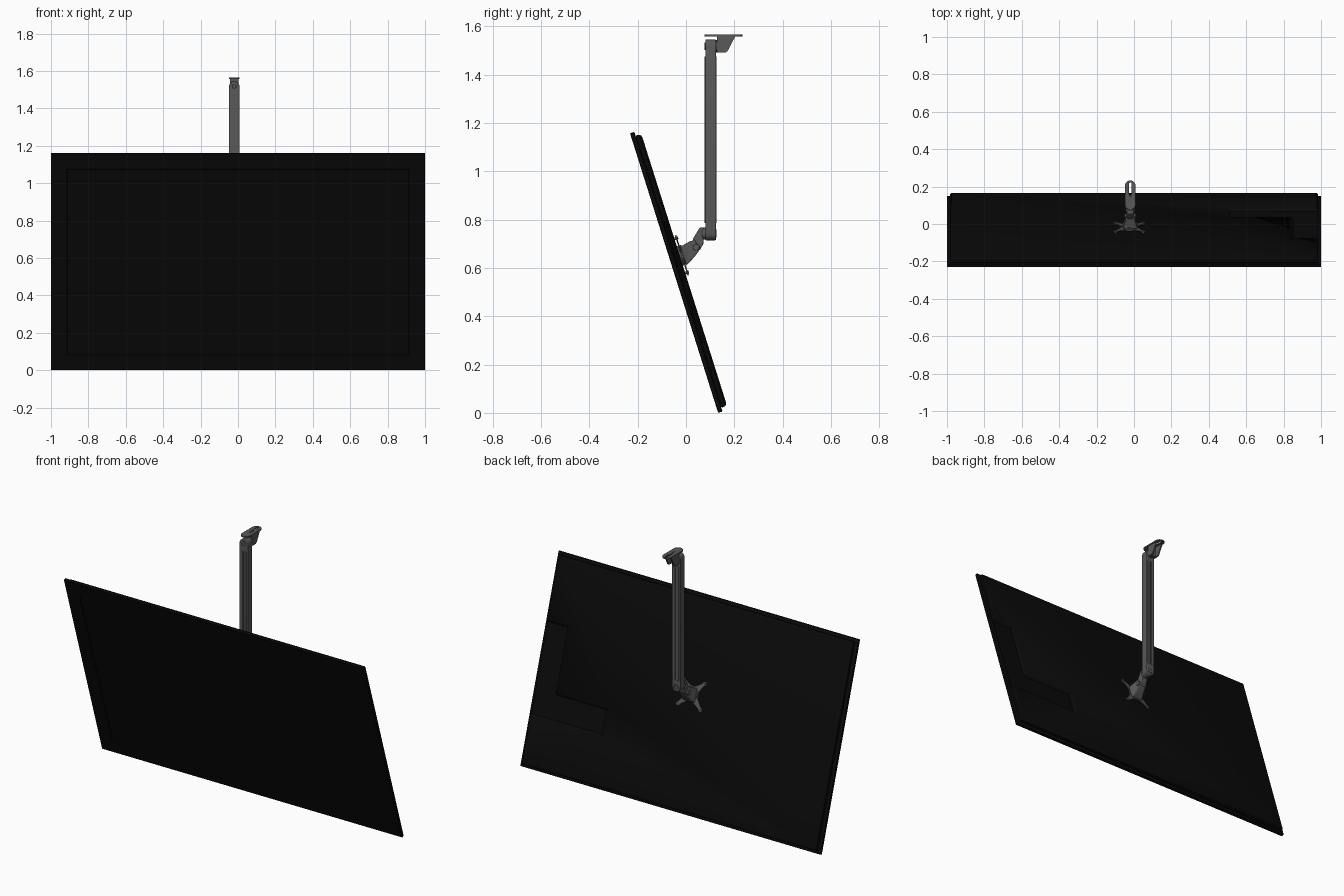
import bpy, bmesh, math
from math import sin, cos, pi
from mathutils import Matrix, Vector

if "Cube" in bpy.data.objects:
    bpy.data.objects.remove(bpy.data.objects["Cube"])

TILT = Matrix.Translation((0, 0.133, 0)) @ Matrix.Rotation(math.radians(17.5), 4, 'X')
CX = -0.02  # mount centre line


def material(name, v):
    m = bpy.data.materials.new(name)
    m.diffuse_color = (v, v, v, 1)
    m.use_nodes = True
    m.node_tree.nodes["Principled BSDF"].inputs["Base Color"].default_value = m.diffuse_color
    return m


BLACK = material("black_plastic", 0.003)
GREY = material("grey_metal", 0.1)


def activate(ob):
    bpy.ops.object.select_all(action='DESELECT')
    ob.select_set(True)
    bpy.context.view_layer.objects.active = ob


def loft(name, rings, mat, matrix=None, bevel=0, recess=None):
    """Skin matching 3D rings, cap both ends; recess = (margin, depth) on the caps."""
    bm = bmesh.new()
    vs = [[bm.verts.new(p) for p in r] for r in rings]
    n = len(vs[0])
    caps = [bm.faces.new(vs[0]), bm.faces.new(vs[-1])]
    for a, b in zip(vs, vs[1:]):
        for i in range(n):
            bm.faces.new((a[i], a[(i + 1) % n], b[(i + 1) % n], b[i]))
    bmesh.ops.recalc_face_normals(bm, faces=bm.faces)
    if recess:
        for f in caps:
            bmesh.ops.inset_region(bm, faces=[f], thickness=recess[0])
            bmesh.ops.inset_region(bm, faces=[f], thickness=0.001, depth=-recess[1])
    me = bpy.data.meshes.new(name)
    bm.to_mesh(me)
    bm.free()
    ob = bpy.data.objects.new(name, me)
    bpy.context.collection.objects.link(ob)
    me.materials.append(mat)
    if matrix:
        ob.matrix_world = matrix
    activate(ob)
    if bevel:
        mod = ob.modifiers.new("bevel", 'BEVEL')
        mod.width, mod.segments = bevel, 2
        mod.limit_method, mod.angle_limit = 'ANGLE', math.radians(40)
    bpy.ops.object.shade_smooth_by_angle(angle=math.radians(35))
    return ob


def prism(name, pts, axis, d0, d1, mat=GREY, **kw):
    put = {'x': lambda a, b, d: (d, a, b), 'y': lambda a, b, d: (a, d, b),
           'z': lambda a, b, d: (a, b, d)}[axis]
    return loft(name, [[put(a, b, d) for a, b in pts] for d in (d0, d1)], mat, **kw)


def circle(a, b, r, n=20):
    return [(a + r * cos(2 * pi * i / n), b + r * sin(2 * pi * i / n)) for i in range(n)]


def stadium(a, r, b0, b1, n=10):
    top = [(a + r * cos(pi * i / n), b1 - r + r * sin(pi * i / n)) for i in range(n + 1)]
    low = [(a - r * cos(pi * i / n), b0 + r - r * sin(pi * i / n)) for i in range(n + 1)]
    return top + low


def cut(ob, cutter):
    cutter.hide_render = True
    activate(ob)
    mod = ob.modifiers.new("cut", 'BOOLEAN')
    mod.object, mod.operation, mod.solver = cutter, 'DIFFERENCE', 'EXACT'
    bpy.ops.object.modifier_apply(modifier=mod.name)
    bpy.data.objects.remove(cutter)


# ---- screen, built upright and tilted: y = depth towards the back ----
H = 1.213


def rect(depth, inset):
    return [(-1 + inset, depth, inset), (1 - inset, depth, inset),
            (1 - inset, depth, H - inset), (-1 + inset, depth, H - inset)]


# front frame with a very slightly sunken display
loft("front_frame", [rect(0.004, 0.09), rect(0.004, 0.088), rect(0, 0.086), rect(0, 0.002),
                     rect(0.002, 0), rect(0.017, 0), rect(0.019, 0.003)], BLACK, TILT)
# rear housing with connector recess
shell = loft("rear_housing", [rect(0.015, 0.022), rect(0.024, 0.016), rect(0.036, 0.018),
                              rect(0.042, 0.024), rect(0.044, 0.032)], BLACK, TILT)
ell = [(1.1, .82), (.85, .82), (.85, .44), (.51, .44), (.51, .30), (1.1, .30)]
big = [(1.1, .835), (.83, .835), (.83, .455), (.49, .455), (.49, .285), (1.1, .285)]
cut(shell, loft("recess_cutter", [[(x, 0.026, u) for x, u in ell], [(x, 0.046, u) for x, u in big]],
                BLACK, TILT))

# ---- four-armed mounting plate on the back of the screen ----
PLATE_U = 0.667
star = []
for k in range(4):
    ang = pi / 4 + k * pi / 2
    d, s = Vector((cos(ang), sin(ang))), Vector((-sin(ang), cos(ang)))
    arm = [d * 0.045 - s * 0.02, d * 0.09 - s * 0.01]
    arm += [d * 0.105 + d * 0.013 * cos(t) + s * 0.013 * sin(t)
            for t in [-pi * .6 + pi * 1.2 * i / 8 for i in range(9)]]
    arm += [d * 0.09 + s * 0.01, d * 0.045 + s * 0.02]
    star += [(CX - 0.005 + p.x, PLATE_U + p.y) for p in arm]
prism("mounting_plate", star, 'y', 0.050, 0.056, matrix=TILT, bevel=0.001)
for i, (sx, su) in enumerate([(-1, -1), (1, -1), (1, 1), (-1, 1)]):
    c = circle(CX - 0.005 + sx * 0.074, PLATE_U + su * 0.074, 0.006, 12)
    prism("plate_bolt_%d" % i, c, 'y', 0.042, 0.060, matrix=TILT)
prism("plate_hub", circle(CX - 0.005, PLATE_U, 0.042, 24), 'y', 0.043, 0.062, matrix=TILT, bevel=0.002)

# ---- tilting head and knuckle ----
loft("tilt_head", [[(CX + sx * w, n, u) for sx, u in ((-1, u0), (1, u0), (1, u1), (-1, u1))]
                   for n, w, u0, u1 in ((0.058, 0.04, 0.622, 0.706), (0.068, 0.036, 0.626, 0.705),
                                        (0.100, 0.026, 0.645, 0.712), (0.125, 0.024, 0.662, 0.712))],
     GREY, TILT, bevel=0.004)
prism("knuckle", [(0.015, 0.665), (0.03, 0.722), (0.056, 0.766), (0.072, 0.768), (0.072, 0.70),
                  (0.058, 0.675), (0.035, 0.66)], 'x', CX - 0.019, CX + 0.019, bevel=0.004)
prism("tilt_pin", circle(0.042, 0.685, 0.014), 'x', CX - 0.03, CX + 0.03, bevel=0.002)
prism("lower_collar", circle(CX, 0.742, 0.025), 'y', 0.066, 0.082, bevel=0.002)

# ---- long arm with shallow grooves, pivot caps at both ends ----
prism("arm", stadium(CX, 0.028, 0.714, 1.545), 'y', 0.080, 0.124, bevel=0.004)
for side, y0, y1 in (("front", 0.0775, 0.082), ("back", 0.122, 0.1265)):
    for e, sx in (("left", -1), ("right", 1)):
        prism("arm_rib_%s_%s" % (side, e), stadium(CX + sx * 0.012, 0.009, 0.785, 1.475), 'y', y0, y1,
              bevel=0.0015)
    prism("lower_pivot_" + side, circle(CX, 0.742, 0.016), 'y', y0, y1, recess=(0.005, 0.002))
    prism("upper_pivot_" + side, circle(CX, 1.517, 0.016), 'y', y0, y1, recess=(0.005, 0.002))

# ---- ceiling bracket ----
prism("upper_collar", circle(CX, 1.517, 0.025), 'y', 0.120, 0.135, bevel=0.002)
for e, x in (("left", CX - 0.024), ("right", CX + 0.016)):
    prism("bracket_cheek_" + e, [(0.128, 1.56), (0.205, 1.56), (0.172, 1.497), (0.165, 1.492),
                                 (0.128, 1.492)], 'x', x, x + 0.008)
prism("bracket_core", [(0.128, 1.56), (0.150, 1.56), (0.150, 1.494), (0.128, 1.494)],
      'x', CX - 0.02, CX + 0.02, bevel=0.003)
plate = prism("ceiling_plate", stadium(CX, 0.028, 0.077, 0.233), 'z', 1.557, 1.565)
cut(plate, prism("slot_cutter", stadium(CX, 0.006, 0.155, 0.222), 'z', 1.54, 1.58))
